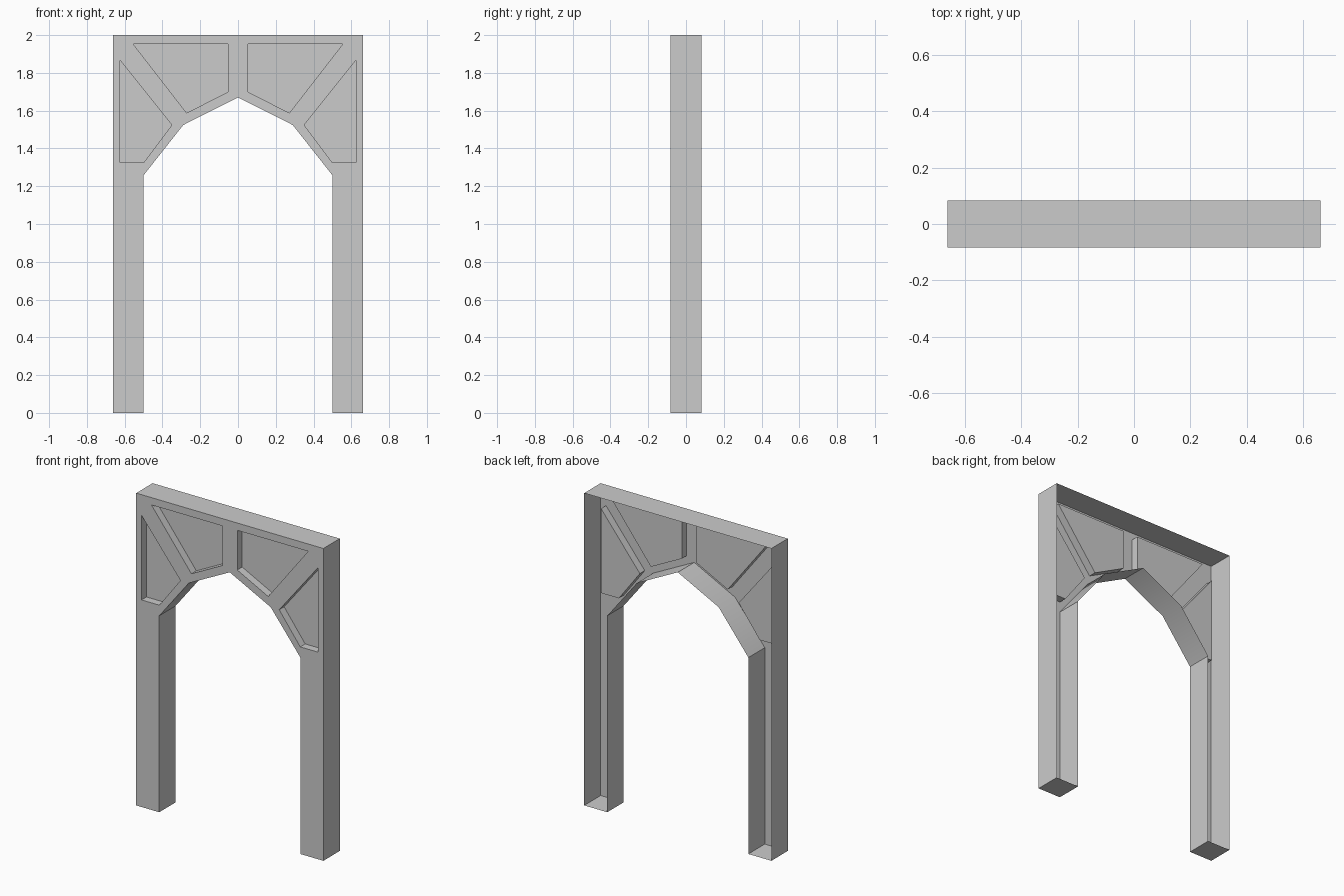
import bpy, bmesh, math
from mathutils import Vector

if "Cube" in bpy.data.objects:
    bpy.data.objects.remove(bpy.data.objects["Cube"])

HALF_DEPTH = 0.083
RECESS = 0.05

# Half profiles (x, z) on the right side; mirrored across x = 0
half_outline = [(0.29, 1.524), (0.5, 1.258), (0.5, 0), (0.663, 0), (0.663, 2)]
upper_panel = [(0.053, 1.953), (0.053, 1.699), (0.272, 1.588), (0.555, 1.953)]
lower_panel = [(0.35, 1.524), (0.499, 1.326), (0.625, 1.326), (0.625, 1.867)]


def mirrored(points):
    return [(-x, z) for x, z in reversed(points)]


def edge_loop(bm, points):
    verts = [bm.verts.new((x, -HALF_DEPTH, z)) for x, z in points]
    return [bm.edges.new((v, verts[(i + 1) % len(verts)])) for i, v in enumerate(verts)]


def sweep_back(bm, edges, depth):
    """Extrude a loop of edges towards the back; return the new edges."""
    geom = bmesh.ops.extrude_edge_only(bm, edges=edges)["geom"]
    verts = [g for g in geom if isinstance(g, bmesh.types.BMVert)]
    bmesh.ops.translate(bm, verts=verts, vec=Vector((0, depth, 0)))
    return [g for g in geom if isinstance(g, bmesh.types.BMEdge)
            and all(v in verts for v in g.verts)]


bm = bmesh.new()
outline = edge_loop(bm, [(0, 1.67)] + half_outline + mirrored(half_outline))
panels = [edge_loop(bm, p) for half in (upper_panel, lower_panel)
          for p in (half, mirrored(half))]

# Front plate with panel openings
bmesh.ops.triangle_fill(bm, use_beauty=True, normal=(0, -1, 0),
                        edges=outline + [e for p in panels for e in p])

# Outer walls, feet and arch soffit, left open at the back
sweep_back(bm, outline, 2 * HALF_DEPTH)

# Recessed panels
for panel in panels:
    floor_edges = sweep_back(bm, panel, RECESS)
    bmesh.ops.contextual_create(bm, geom=floor_edges)

# Point the connected shell outwards
bmesh.ops.recalc_face_normals(bm, faces=bm.faces)
bm.normal_update()
if sum(f.normal.y * f.calc_area() for f in bm.faces) > 0:
    bmesh.ops.reverse_faces(bm, faces=bm.faces)

mesh = bpy.data.meshes.new("arch_frame")
bm.to_mesh(mesh)
bm.free()
arch = bpy.data.objects.new("arch_frame", mesh)
bpy.context.collection.objects.link(arch)

# Soften only the shallow bend in each half of the arch soffit
bpy.context.view_layer.objects.active = arch
arch.select_set(True)
bpy.ops.object.shade_smooth_by_angle(angle=math.radians(30))
